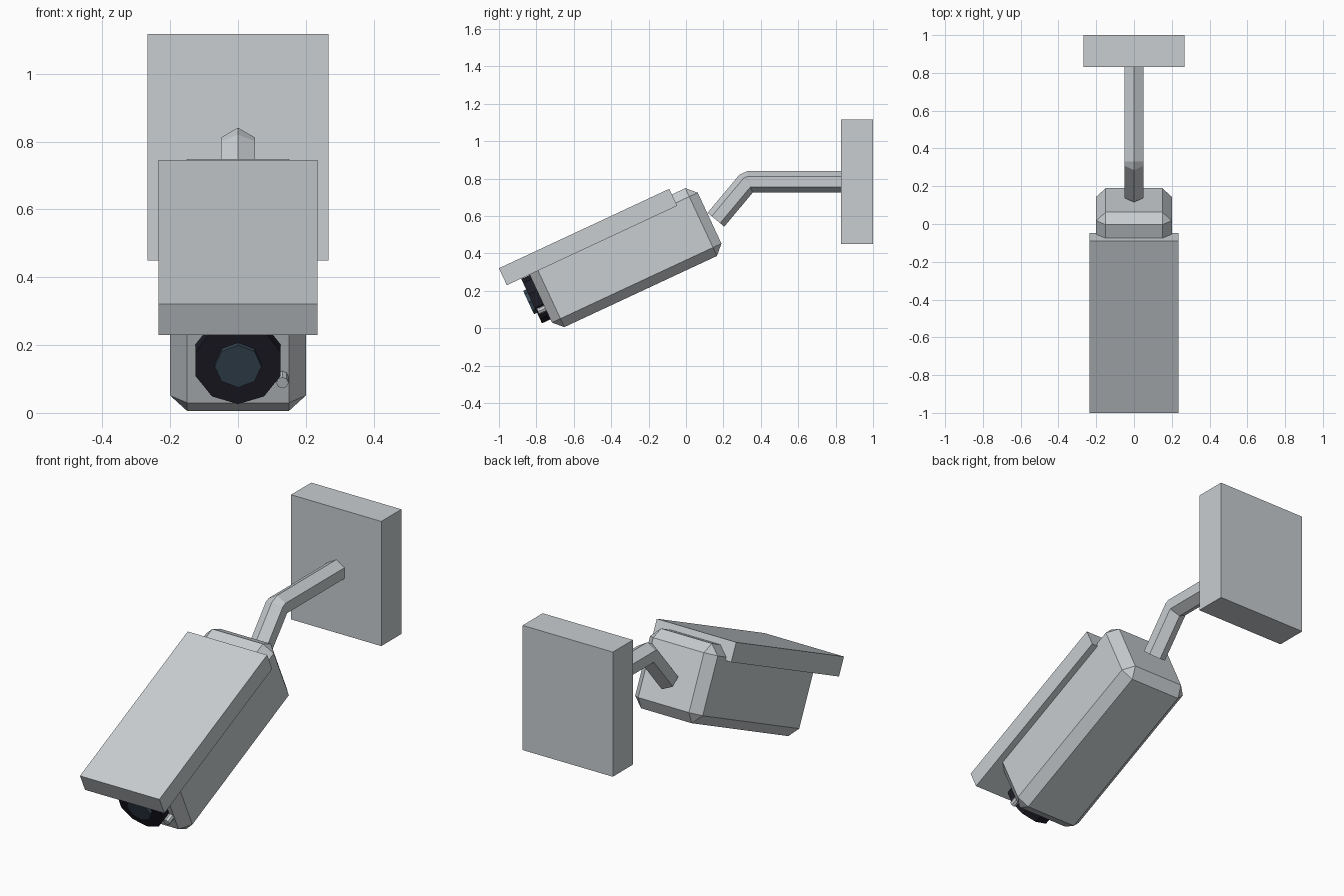
import bpy, bmesh
from math import radians, cos, sin, pi
from mathutils import Matrix, Vector

old = bpy.data.objects.get("Cube")
if old:
    bpy.data.objects.remove(old, do_unlink=True)


def material(name, rgb):
    m = bpy.data.materials.new(name)
    m.use_nodes = True
    m.diffuse_color = (*rgb, 1)
    m.node_tree.nodes["Principled BSDF"].inputs["Base Color"].default_value = (*rgb, 1)
    return m


GREY = material("light grey", (0.58, 0.61, 0.63))
BLACK = material("black", (0.012, 0.012, 0.02))
BLUE = material("dark blue glass", (0.04, 0.065, 0.09))

# Camera head frame: local y runs backwards along the housing
TILT = Matrix.Rotation(radians(25), 4, 'X')


def finish(name, bm, mat, matrix=Matrix()):
    bmesh.ops.recalc_face_normals(bm, faces=bm.faces)
    me = bpy.data.meshes.new(name)
    bm.to_mesh(me)
    bm.free()
    me.materials.append(mat)
    ob = bpy.data.objects.new(name, me)
    ob.matrix_world = matrix
    bpy.context.collection.objects.link(ob)
    return ob


def box(name, half_x, y, z, mat, matrix=Matrix(), bevel=0):
    bm = bmesh.new()
    size = Matrix.Diagonal((2 * half_x, y[1] - y[0], z[1] - z[0], 1))
    centre = Matrix.Translation((0, sum(y) / 2, sum(z) / 2))
    bmesh.ops.create_cube(bm, size=1, matrix=centre @ size)
    if bevel:
        bmesh.ops.bevel(bm, geom=bm.edges[:], offset=bevel, segments=1,
                        affect='EDGES', profile=0.5)
    return finish(name, bm, mat, matrix)


def loft(name, rings, sides, radius, mat, matrix=Matrix()):
    """Tube through rings of (centre, pitch of its axis), one corner pointing up."""
    bm = bmesh.new()
    loops = []
    for centre, pitch in rings:
        up = Vector((0, -sin(pitch), cos(pitch)))
        loops.append([bm.verts.new(Vector(centre) + radius * (
            Vector((1, 0, 0)) * sin(2 * pi * i / sides) + up * cos(2 * pi * i / sides)))
            for i in range(sides)])
    for a, b in zip(loops, loops[1:]):
        for i in range(sides):
            j = (i + 1) % sides
            bm.faces.new((a[i], a[j], b[j], b[i]))
    bm.faces.new(loops[0])
    bm.faces.new(loops[-1])
    return finish(name, bm, mat, matrix)


def disc(name, x, z, y, sides, radius, mat):
    return loft(name, [((x, y[0], z), 0), ((x, y[1], z), 0)], sides, radius, mat, TILT)


# Housing and sun shield
box("housing", 0.2, (-0.637, 0.363), (0.28, 0.68), GREY, TILT, bevel=0.05)
box("sun_shield", 0.235, (-0.771, 0.234), (0.613, 0.713), GREY, TILT)

# Lens ring, glass and small front screw
disc("lens_ring", 0, 0.48, (-0.687, -0.63), 10, 0.131, BLACK)
disc("lens_glass", 0, 0.48, (-0.705, -0.68), 8, 0.069, BLUE)
disc("front_screw", 0.131, 0.415, (-0.68, -0.63), 8, 0.018, GREY)

# Bent hexagonal arm and wall plate
bend = radians(50)
loft("arm", [((0, 0.16, 0.58), bend), ((0, 0.33, 0.783), bend),
             ((0, 0.33, 0.783), 0), ((0, 0.84, 0.783), 0)], 6, 0.058, GREY)
box("wall_plate", 0.267, (0.83, 1.0), (0.45, 1.117), GREY)
